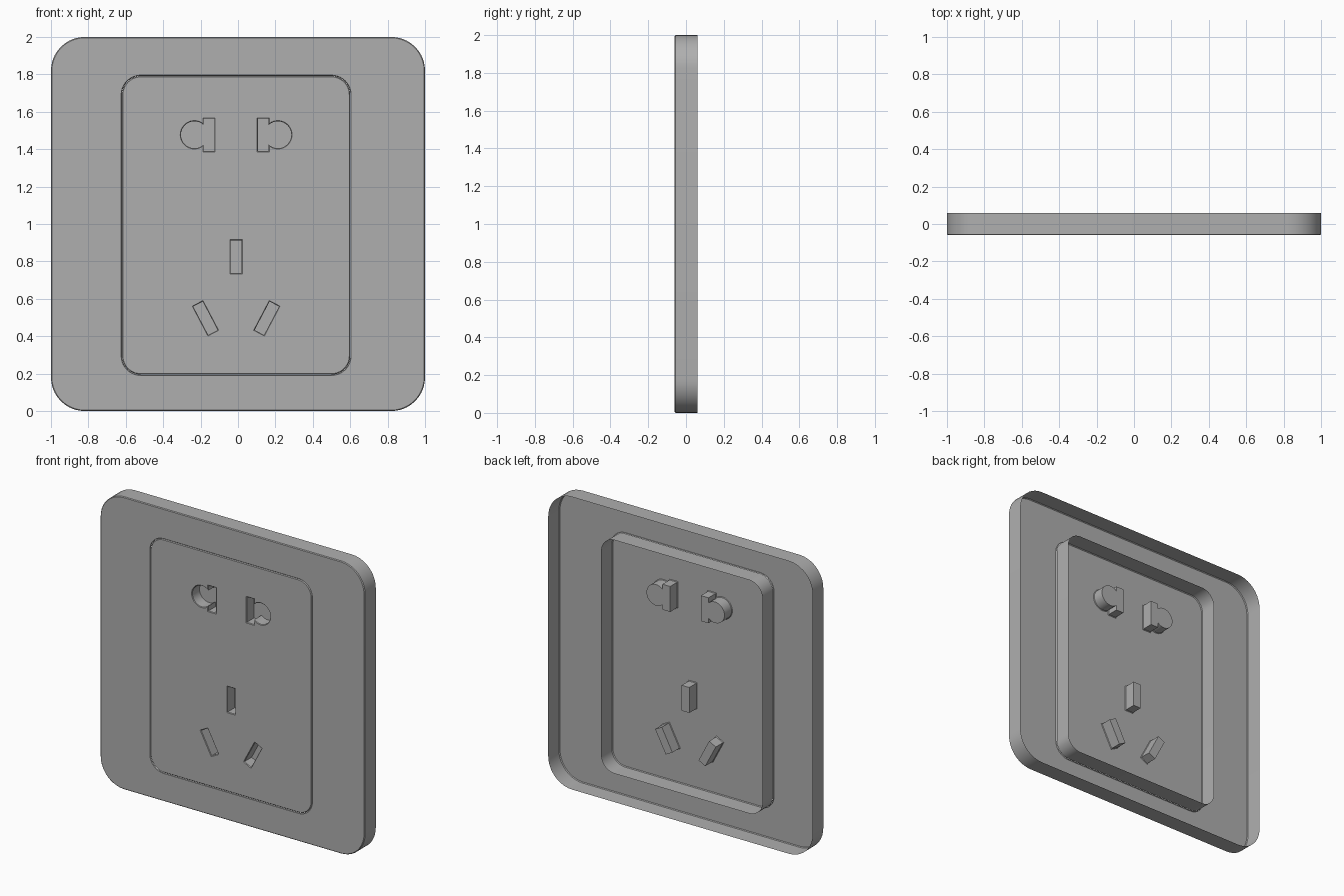
import bpy, bmesh
from math import cos, sin, pi, radians, acos

if "Cube" in bpy.data.objects:
    bpy.data.objects.remove(bpy.data.objects["Cube"])

FRONT, BACK = -0.06, 0.06     # depth of the shells
BEVEL = 0.005                 # small edge chamfer
CX = -0.010                   # centre line of the socket panel
POCKET = 0.02                 # y of the slot floors

# Mid grey plastic
plastic = bpy.data.materials.new("grey_plastic")
plastic.diffuse_color = (0.43, 0.43, 0.43, 1)
plastic.use_nodes = True
plastic.node_tree.nodes["Principled BSDF"].inputs["Base Color"].default_value = plastic.diffuse_color


def rounded_rect(cx, cz, w, h, r, n=10):
    pts = []
    for i, (sx, sz) in enumerate([(1, 1), (-1, 1), (-1, -1), (1, -1)]):
        for k in range(n + 1):
            a = pi / 2 * (i + k / n)
            pts.append((cx + sx * (w / 2 - r) + r * cos(a),
                        cz + sz * (h / 2 - r) + r * sin(a)))
    return pts


def bar(cx, cz, w, h, tilt, grow):
    c, s = cos(tilt), sin(tilt)
    a, b = w / 2 + grow, h / 2 + grow
    return [(cx + x * c - z * s, cz + x * s + z * c)
            for x, z in [(a, b), (-a, b), (-a, -b), (a, -b)]]


def keyhole(grow):
    # flat blade slot merged with a round pin hole
    cx, z, r = -0.233, 1.477, 0.075 + grow
    x0, x1, h = -0.187 - grow, -0.123 + grow, 0.09 + grow
    a = acos((x0 - cx) / r)
    arc = [(cx + r * cos(a + (2*pi - 2*a) * k / 24),
            z + r * sin(a + (2*pi - 2*a) * k / 24)) for k in range(25)]
    return arc + [(x0, z - h), (x1, z - h), (x1, z + h), (x0, z + h)]


def mirrored(pts):
    return [(2 * CX - x, z) for x, z in pts]


def ring(bm, pts, y):
    return [bm.verts.new((x, y, z)) for x, z in pts]


def loft(bm, rings):
    for a, b in zip(rings, rings[1:]):
        n = len(a)
        for i in range(n):
            j = (i + 1) % n
            bm.faces.new((a[i], a[j], b[j], b[i]))


def fill(bm, rings):
    # flat face bounded by the first ring, the others are holes
    edges = []
    for r in rings:
        for i in range(len(r)):
            pair = (r[i], r[(i + 1) % len(r)])
            edges.append(bm.edges.get(pair) or bm.edges.new(pair))
    bmesh.ops.triangle_fill(bm, use_beauty=True, use_dissolve=False,
                            edges=edges, normal=(0, -1, 0))


def finish(bm, name):
    bmesh.ops.recalc_face_normals(bm, faces=bm.faces[:])
    bm.normal_update()
    flat = [f for f in bm.faces if abs(f.normal.y) > 0.99]
    if sum(f.normal.y * f.calc_area() for f in flat) > 0:
        bmesh.ops.reverse_faces(bm, faces=bm.faces[:])
    me = bpy.data.meshes.new(name)
    bm.to_mesh(me)
    bm.free()
    me.materials.append(plastic)
    ob = bpy.data.objects.new(name, me)
    bpy.context.collection.objects.link(ob)
    bpy.ops.object.select_all(action='DESELECT')
    ob.select_set(True)
    bpy.context.view_layer.objects.active = ob
    bpy.ops.object.shade_smooth_by_angle(angle=radians(30))


def panel_outline(grow):
    return rounded_rect(CX, 0.993, 1.22 + 2*grow, 1.596 + 2*grow, 0.10 + grow)


# Wall plate: open-backed shell with a window
bm = bmesh.new()
back = ring(bm, rounded_rect(0, 1, 2, 2, 0.18), BACK)
side = ring(bm, rounded_rect(0, 1, 2, 2, 0.18), FRONT + BEVEL)
face = ring(bm, rounded_rect(0, 1, 2 - 2*BEVEL, 2 - 2*BEVEL, 0.18 - BEVEL), FRONT)
window = ring(bm, panel_outline(0.005), FRONT)
lip = ring(bm, panel_outline(0.001), FRONT + BEVEL)
loft(bm, [back, side, face])
loft(bm, [window, lip])
fill(bm, [face, window])
finish(bm, "wall_plate")

# Socket panel: open-backed tray with closed slot pockets
bm = bmesh.new()
back = ring(bm, panel_outline(0), BACK)
side = ring(bm, panel_outline(0), FRONT + BEVEL)
face = ring(bm, panel_outline(-BEVEL), FRONT)
loft(bm, [back, side, face])


def slot_shapes(grow):
    tilted = bar(-0.174, 0.496, 0.063, 0.178, radians(27.7), grow)
    return [keyhole(grow), mirrored(keyhole(grow)),
            bar(CX, 0.825, 0.064, 0.18, 0, grow),
            tilted, mirrored(tilted)]


mouths = []
for outer, inner in zip(slot_shapes(0.001), slot_shapes(-0.003)):
    mouth = ring(bm, outer, FRONT)
    throat = ring(bm, inner, FRONT + 0.004)
    floor = ring(bm, inner, POCKET)
    loft(bm, [mouth, throat, floor])
    bm.faces.new(floor)
    mouths.append(mouth)
fill(bm, [face] + mouths)
finish(bm, "socket_panel")
